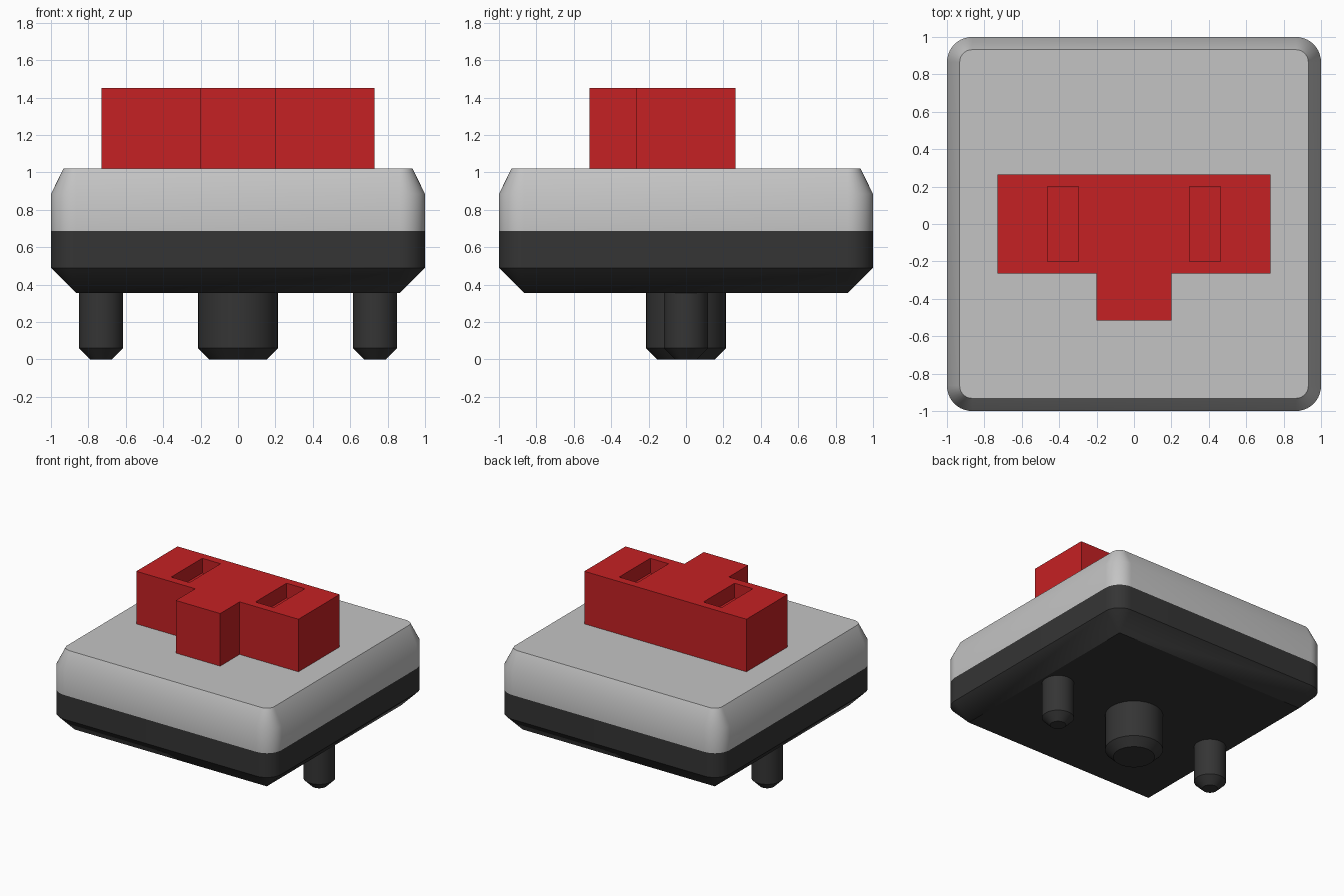
import bpy, bmesh, math

cube = bpy.data.objects.get("Cube")
if cube:
    bpy.data.objects.remove(cube)


def material(name, rgb):
    m = bpy.data.materials.new(name)
    m.use_nodes = True
    m.diffuse_color = (*rgb, 1)
    m.node_tree.nodes["Principled BSDF"].inputs["Base Color"].default_value = (*rgb, 1)
    return m


GREY = material("light grey", (0.55, 0.55, 0.55))
DARK = material("charcoal", (0.035, 0.035, 0.035))
RED = material("red", (0.56, 0.015, 0.017))


def loft(name, rings, mat, smooth=True):
    """Skin a stack of equal-length point rings and cap both ends."""
    bm = bmesh.new()
    loops = [[bm.verts.new(p) for p in ring] for ring in rings]
    n = len(loops[0])
    for a, b in zip(loops, loops[1:]):
        for i in range(n):
            j = (i + 1) % n
            bm.faces.new((a[i], a[j], b[j], b[i]))
    bm.faces.new(loops[0][::-1])
    bm.faces.new(loops[-1])
    bmesh.ops.remove_doubles(bm, verts=bm.verts, dist=1e-5)
    bmesh.ops.recalc_face_normals(bm, faces=bm.faces)
    me = bpy.data.meshes.new(name)
    bm.to_mesh(me)
    bm.free()
    me.materials.append(mat)
    ob = bpy.data.objects.new(name, me)
    bpy.context.collection.objects.link(ob)
    if smooth:
        bpy.ops.object.select_all(action='DESELECT')
        ob.select_set(True)
        bpy.context.view_layer.objects.active = ob
        bpy.ops.object.shade_smooth_by_angle(angle=math.radians(30))
    return ob


def rounded_square(half, radius, z, steps=10):
    pts = []
    for q, (sx, sy) in enumerate(((1, 1), (-1, 1), (-1, -1), (1, -1))):
        for k in range(steps + 1):
            a = math.pi / 2 * (q + k / steps)
            pts.append((sx * (half - radius) + radius * math.cos(a),
                        sy * (half - radius) + radius * math.sin(a), z))
    return pts


def circle(x, radius, z, n=48):
    return [(x + radius * math.cos(2 * math.pi * i / n),
             radius * math.sin(2 * math.pi * i / n), z) for i in range(n)]


def prism(name, outline, z0, z1, mat):
    return loft(name, [[(x, y, z) for x, y in outline] for z in (z0, z1)], mat, False)


# Housing halves
loft("lower_housing", [rounded_square(0.865, 0, 0.355), rounded_square(1, 0.135, 0.49),
                       rounded_square(1, 0.135, 0.687)], DARK)
loft("upper_housing", [rounded_square(1, 0.135, 0.687), rounded_square(1, 0.135, 0.885),
                       rounded_square(0.932, 0.067, 1.022)], GREY)

# Mounting pegs with chamfered tips
for name, x, r in (("centre_peg", 0, 0.213), ("left_peg", 0.732, 0.118),
                   ("right_peg", -0.732, 0.118)):
    loft(name, [circle(x, r - 0.06, 0), circle(x, r, 0.06), circle(x, r, 0.36)], DARK)

# T-shaped plunger
half = [(0.2, -0.515), (0.2, -0.265), (0.73, -0.265), (0.73, 0.265)]
stem = prism("plunger", half + [(-x, y) for x, y in half[::-1]], 1.02, 1.45, RED)

# Slots sunk into the plunger top
for side, s in (("left", 1), ("right", -1)):
    box = [(s * 0.297, -0.2), (s * 0.462, -0.2), (s * 0.462, 0.2), (s * 0.297, 0.2)]
    cutter = prism(side + "_slot_cutter", box, 1.33, 1.6, RED)
    cutter.hide_render = True
    cutter.hide_set(True)
    mod = stem.modifiers.new(side + "_slot", 'BOOLEAN')
    mod.operation = 'DIFFERENCE'
    mod.solver = 'EXACT'
    mod.object = cutter
